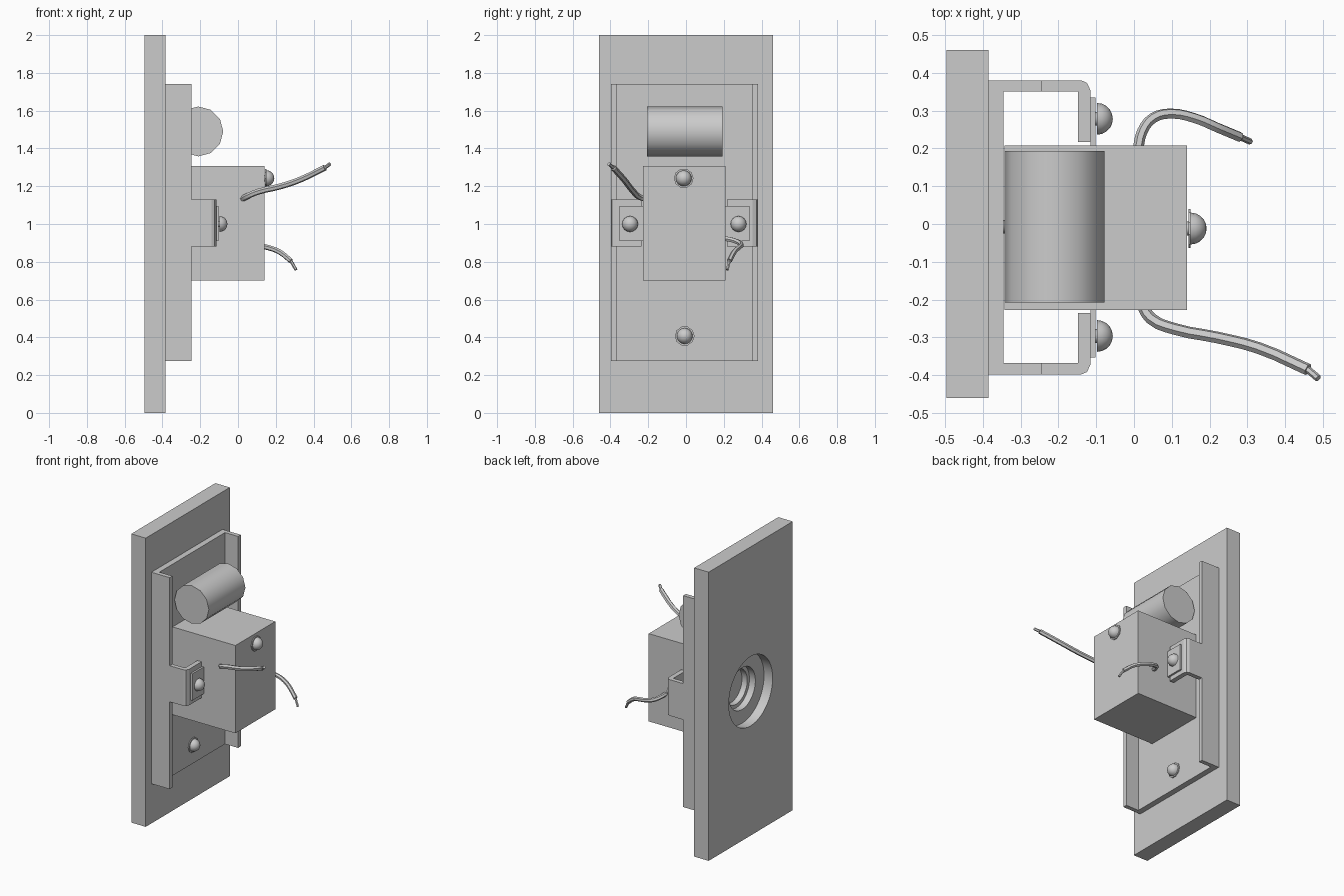
import bpy, bmesh, math
from mathutils import Matrix, Vector

if "Cube" in bpy.data.objects:
    bpy.data.objects.remove(bpy.data.objects["Cube"])

metal = bpy.data.materials.new("plain_grey")
metal.diffuse_color = (0.6, 0.6, 0.6, 1)
metal.use_nodes = True
metal.node_tree.nodes["Principled BSDF"].inputs["Base Color"].default_value = metal.diffuse_color


def finish(name, bm, smooth=False):
    bmesh.ops.recalc_face_normals(bm, faces=bm.faces)
    me = bpy.data.meshes.new(name)
    bm.to_mesh(me)
    bm.free()
    me.materials.append(metal)
    ob = bpy.data.objects.new(name, me)
    bpy.context.collection.objects.link(ob)
    if smooth:
        smooth_shade(ob)
    return ob


def smooth_shade(ob):
    bpy.ops.object.select_all(action='DESELECT')
    ob.select_set(True)
    bpy.context.view_layer.objects.active = ob
    bpy.ops.object.shade_smooth_by_angle(angle=math.radians(40))


def box(name, lo, hi):
    bm = bmesh.new()
    bmesh.ops.create_cube(bm, size=1)
    for v in bm.verts:
        v.co = Vector([lo[i] + (v.co[i] + 0.5) * (hi[i] - lo[i]) for i in range(3)])
    return finish(name, bm)


def extrude_xy(name, pts, z0, z1):
    """Extrude an x-y outline between two heights."""
    bm = bmesh.new()
    face = bm.faces.new([bm.verts.new((x, y, z0)) for x, y in pts])
    out = bmesh.ops.extrude_face_region(bm, geom=[face])
    for v in out["geom"]:
        if isinstance(v, bmesh.types.BMVert):
            v.co.z = z1
    return finish(name, bm)


def cylinder(name, axis, centre, r, length, sides, smooth=True):
    rot = Matrix.Rotation(math.pi / 2, 4, 'Y' if axis == 'X' else 'X')
    bm = bmesh.new()
    bmesh.ops.create_cone(bm, cap_ends=True, segments=sides, radius1=r, radius2=r,
                          depth=length, matrix=Matrix.Translation(centre) @ rot)
    return finish(name, bm, smooth)


def cut_hole(ob, x0, x1, r):
    cutter = cylinder("hole_cutter", 'X', ((x0 + x1) / 2, 0, 1), r, x1 - x0, 48)
    mod = ob.modifiers.new("hole", 'BOOLEAN')
    mod.object, mod.operation, mod.solver = cutter, 'DIFFERENCE', 'EXACT'
    bpy.context.view_layer.objects.active = ob
    bpy.ops.object.modifier_apply(modifier=mod.name)
    bpy.data.objects.remove(cutter)


def screw(name, x, y, z, washer):
    """Domed screw head facing +x, with a washer and short shank."""
    bm = bmesh.new()
    bmesh.ops.create_uvsphere(bm, u_segments=16, v_segments=10, radius=0.042,
                              matrix=Matrix.Rotation(math.pi / 2, 4, 'Y'))
    bmesh.ops.bisect_plane(bm, geom=bm.verts[:] + bm.edges[:] + bm.faces[:],
                           plane_co=(0, 0, 0), plane_no=(1, 0, 0), clear_inner=True)
    bmesh.ops.holes_fill(bm, edges=[e for e in bm.edges if e.is_boundary])
    bmesh.ops.translate(bm, verts=bm.verts, vec=(x + 0.01, y, z))
    finish(name, bm, True)
    cylinder(name + "_shank", 'X', (x - 0.005, y, z), 0.018, 0.04, 10)
    if washer:
        cylinder(name + "_washer", 'X', (x + 0.007, y, z), 0.052, 0.006, 10, False)


def wire(name, pts, r):
    """Curved insulated wire; last point is the thin bare tip."""
    def tube(part, path, rad):
        cu = bpy.data.curves.new(part, 'CURVE')
        cu.dimensions = '3D'
        cu.bevel_depth, cu.bevel_resolution = rad, 1
        cu.use_fill_caps = True
        cu.resolution_u = 3
        sp = cu.splines.new('BEZIER')
        sp.bezier_points.add(len(path) - 1)
        for p, co in zip(sp.bezier_points, path):
            p.co = co
            p.handle_left_type = p.handle_right_type = 'AUTO'
        cu.materials.append(metal)
        ob = bpy.data.objects.new(part, cu)
        bpy.context.collection.objects.link(ob)
        bpy.ops.object.select_all(action='DESELECT')
        ob.select_set(True)
        bpy.context.view_layer.objects.active = ob
        bpy.ops.object.convert(target='MESH')
        smooth_shade(bpy.context.object)
    tube(name, pts[:-1], r)
    tube(name + "_bare_tip", pts[-2:], r * 0.6)


# Wall plate with a counterbored hole
plate = box("wall_plate", (-0.496, -0.46, 0), (-0.385, 0.46, 2))
cut_hole(plate, -0.6, -0.43, 0.24)
cut_hole(plate, -0.6, -0.3, 0.145)
smooth_shade(plate)

# Channel bracket
YL, YR, T = -0.398, 0.38, 0.03
channel = extrude_xy("channel_bracket", [
    (-0.385, YL), (-0.245, YL), (-0.245, YL + T), (-0.345, YL + T),
    (-0.345, YR - T), (-0.245, YR - T), (-0.245, YR), (-0.385, YR)], 0.275, 1.74)
cut_hole(channel, -0.5, -0.342, 0.12)
smooth_shade(channel)

# Bent side tabs, each with an ear plate and a screw
for side, s, y in (("left", 1, YL), ("right", -1, YR)):
    extrude_xy(side + "_tab", [(x, y + s * d) for x, d in (
        (-0.245, 0), (-0.14, 0), (-0.124, 0.007), (-0.115, 0.027), (-0.115, 0.163),
        (-0.148, 0.163), (-0.148, T), (-0.245, T))], 0.88, 1.13)
    y0, y1 = sorted((y + s * 0.045, y + s * 0.18))
    box(side + "_ear_plate", (-0.115, y0, 0.91), (-0.102, y1, 1.095))
    screw(side + "_tab_screw", -0.108, y + s * 0.102, 1.0, False)

# Coil housing and round capacitor
box("housing", (-0.342, -0.228, 0.70), (0.14, 0.208, 1.308))
cylinder("capacitor", 'Y', (-0.21, -0.0075, 1.49), 0.132, 0.4, 12)

# Screws on the housing front and on the bracket floor
screw("housing_screw", 0.14, -0.012, 1.242, True)
screw("bracket_screw", -0.345, -0.007, 0.407, True)

# Lead wires
wire("left_wire", [(0.02, -0.21, 1.13), (0.045, -0.25, 1.145), (0.11, -0.278, 1.172),
                   (0.22, -0.3, 1.198), (0.33, -0.328, 1.235), (0.46, -0.385, 1.298),
                   (0.487, -0.408, 1.318)], 0.016)
wire("right_wire", [(0.01, 0.195, 0.925), (0.022, 0.245, 0.915), (0.05, 0.28, 0.902),
                    (0.095, 0.292, 0.89), (0.16, 0.28, 0.875), (0.22, 0.255, 0.852),
                    (0.28, 0.23, 0.805), (0.307, 0.218, 0.757)], 0.014)
